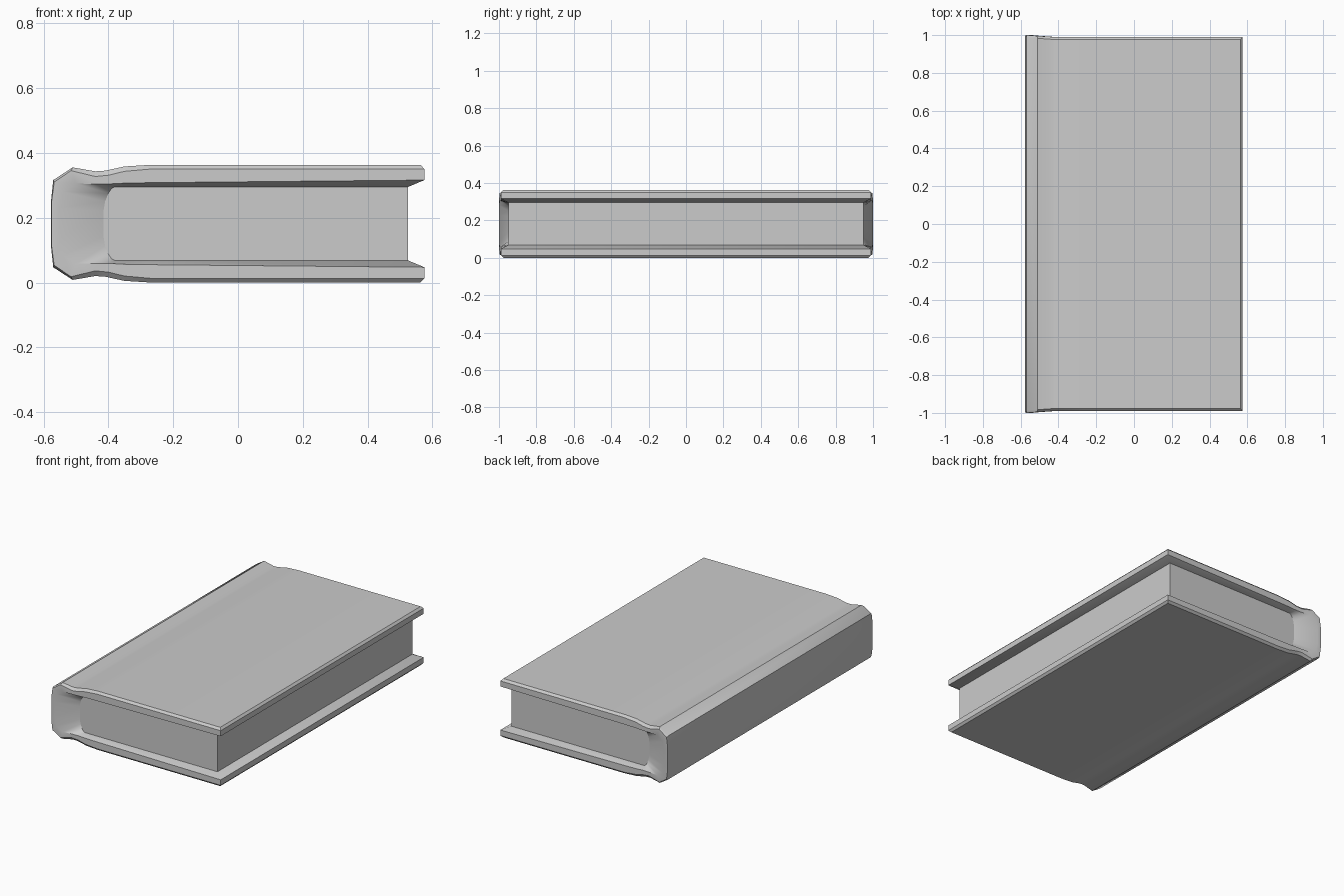
import bpy, bmesh

if "Cube" in bpy.data.objects:
    bpy.data.objects.remove(bpy.data.objects["Cube"])

H = 0.363                      # book thickness
PAGE_Y, PAGE_TOP = 0.95, 0.295

# Upper half of the cover, fore edge to spine. Each station gives (x, z) for:
# outer face, chamfer rim, inner rim, inner edge meeting the pages; then rim y
stations = [
    ((.563, .363), (.575, .350), (.575, .316), (.525, .295), .990),
    ((-.27, .363), (-.27, .350), (-.27, .308), (-.27, .295), .990),
    ((-.35, .358), (-.35, .343), (-.34, .307), (-.34, .295), .990),
    ((-.41, .345), (-.40, .331), (-.40, .304), (-.38, .295), .990),
    ((-.44, .343), (-.44, .327), (-.43, .304), (-.39, .290), .991),
    ((-.51, .355), (-.515, .345), (-.50, .305), (-.40, .275), .996),
    ((-.57, .316), (-.567, .310), (-.54, .280), (-.41, .250), 1.0),
    ((-.577, .25), (-.575, .250), (-.55, .230), (-.415, .22), 1.0),
]


def flip(st):
    """Mirror a station to the lower board."""
    return tuple((x, H - z) for x, z in st[:4]) + (st[4],)


def finish(name, bm):
    bmesh.ops.recalc_face_normals(bm, faces=bm.faces[:])
    mesh = bpy.data.meshes.new(name)
    bm.to_mesh(mesh)
    bm.free()
    ob = bpy.data.objects.new(name, mesh)
    bpy.context.collection.objects.link(ob)
    return ob


# Cover: boards, hinge grooves, rounded spine and sloping spine ends
profile = stations + [flip(s) for s in reversed(stations)]
bm = bmesh.new()
rows = []
for outer, rim, inner, seat, y in profile:
    pts = list(zip((outer, rim, inner, seat), (y - .013, y, y, PAGE_Y)))
    strip = [(x, -d, z) for (x, z), d in reversed(pts)]
    strip += [(x, d, z) for (x, z), d in pts]
    rows.append([bm.verts.new(p) for p in strip])
for a, b in zip(rows, rows[1:]):
    for j in range(7):
        bm.faces.new((a[j], a[j + 1], b[j + 1], b[j]))
# Fore edges of both boards
for r in (rows[0], rows[-1]):
    for j in range(3):
        bm.faces.new((r[j], r[j + 1], r[6 - j], r[7 - j]))
# Inner faces of the boards where they lie on the pages
for k in (0, len(rows) - 4):
    for a, b in zip(rows[k:k + 3], rows[k + 1:k + 4]):
        bm.faces.new((a[0], b[0], b[7], a[7]))
cover = finish("cover", bm)

# Page block
bm = bmesh.new()
bmesh.ops.create_cube(bm, size=1)
x0, x1 = -.43, .525
for v in bm.verts:
    v.co.x = x0 if v.co.x < 0 else x1
    v.co.y *= 2 * PAGE_Y
    v.co.z = H - PAGE_TOP if v.co.z < 0 else PAGE_TOP
finish("page_block", bm)

# Smooth spine and hinges, crisp board edges
bpy.ops.object.select_all(action='DESELECT')
cover.select_set(True)
bpy.context.view_layer.objects.active = cover
bpy.ops.object.shade_smooth_by_angle(angle=0.6)
